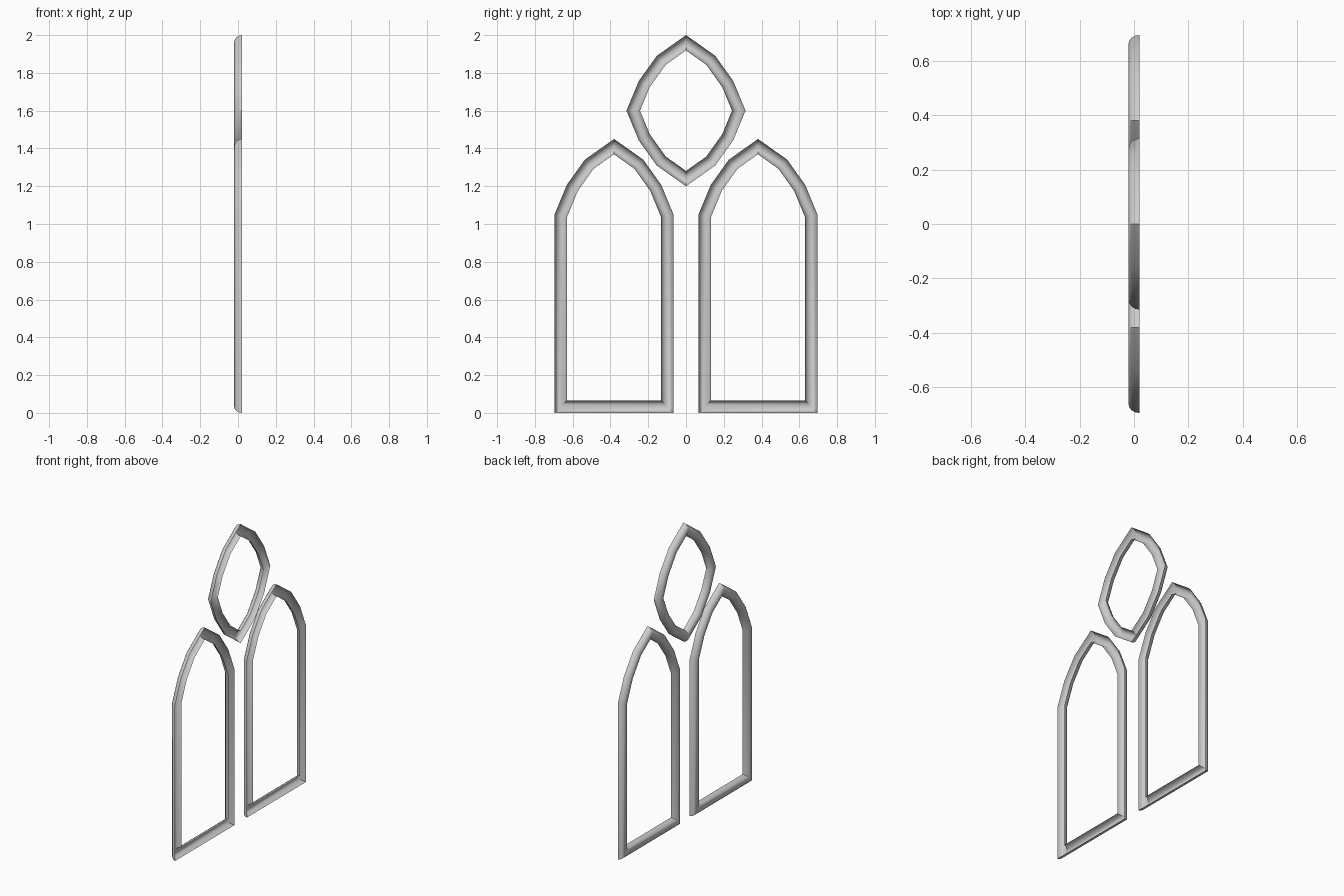
import bpy, bmesh, math
from mathutils import Vector

cube = bpy.data.objects.get("Cube")
if cube:
    bpy.data.objects.remove(cube, do_unlink=True)

stone = bpy.data.materials.new("pale grey stone")
stone.use_nodes = True
stone.diffuse_color = (0.6, 0.6, 0.6, 1)
stone.node_tree.nodes["Principled BSDF"].inputs["Base Color"].default_value = (0.6, 0.6, 0.6, 1)

WIDTH, DEPTH, SEGMENTS = 0.066, 0.04, 8

# Half-round channel section: (distance inward from outline, x), open towards +x
section = []
for i in range(SEGMENTS + 1):
    a = math.pi * i / SEGMENTS
    section.append((WIDTH / 2 * (1 - math.cos(a)), DEPTH / 2 - DEPTH * math.sin(a)))


def moulding(name, outline, centre_y, base_z):
    """Sweep the section around a closed counter-clockwise (y, z) outline with mitred corners."""
    points = [Vector(p) for p in outline]
    n = len(points)
    bm = bmesh.new()
    rings = []
    for i, p in enumerate(points):
        before = (p - points[i - 1]).normalized()
        after = (points[(i + 1) % n] - p).normalized()
        n1 = Vector((-before.y, before.x))
        n2 = Vector((-after.y, after.x))
        mitre = (n1 + n2) / (1 + n1.dot(n2))
        ring = []
        for d, x in section:
            q = p + mitre * d
            ring.append(bm.verts.new((x, centre_y + q.x, base_z + q.y)))
        rings.append(ring)
    for i in range(n):
        a, b = rings[i], rings[(i + 1) % n]
        for j in range(SEGMENTS):
            bm.faces.new((a[j], a[j + 1], b[j + 1], b[j]))
    # Make the rounded outer side the front of the faces
    bm.normal_update()
    if sum(f.normal.x * f.calc_area() for f in bm.faces) > 0:
        bmesh.ops.reverse_faces(bm, faces=bm.faces[:])
    mesh = bpy.data.meshes.new(name)
    bm.to_mesh(mesh)
    bm.free()
    mesh.materials.append(stone)
    obj = bpy.data.objects.new(name, mesh)
    bpy.context.collection.objects.link(obj)
    bpy.ops.object.select_all(action='DESELECT')
    obj.select_set(True)
    bpy.context.view_layer.objects.active = obj
    bpy.ops.object.shade_smooth_by_angle(angle=math.radians(40))


# Pointed arch, measured from its springing line, right foot to left foot
half = [(0.315, 0), (0.25, 0.157), (0.155, 0.29), (0, 0.4)]
arch = half + [(-y, z) for y, z in reversed(half[:-1])]

# Two lancet frames side by side
SPRING = 1.05
lancet = [(-0.315, 0), (0.315, 0)] + [(y, z + SPRING) for y, z in arch]
for side, y in (("front", -0.381), ("back", 0.381)):
    moulding(side + "_lancet_frame", lancet, y, 0)

# Pointed oval above: the arch and its reflection
oval = arch + [(-y, -z) for y, z in arch[1:-1]]
moulding("pointed_oval_frame", oval, 0, 1.6)
